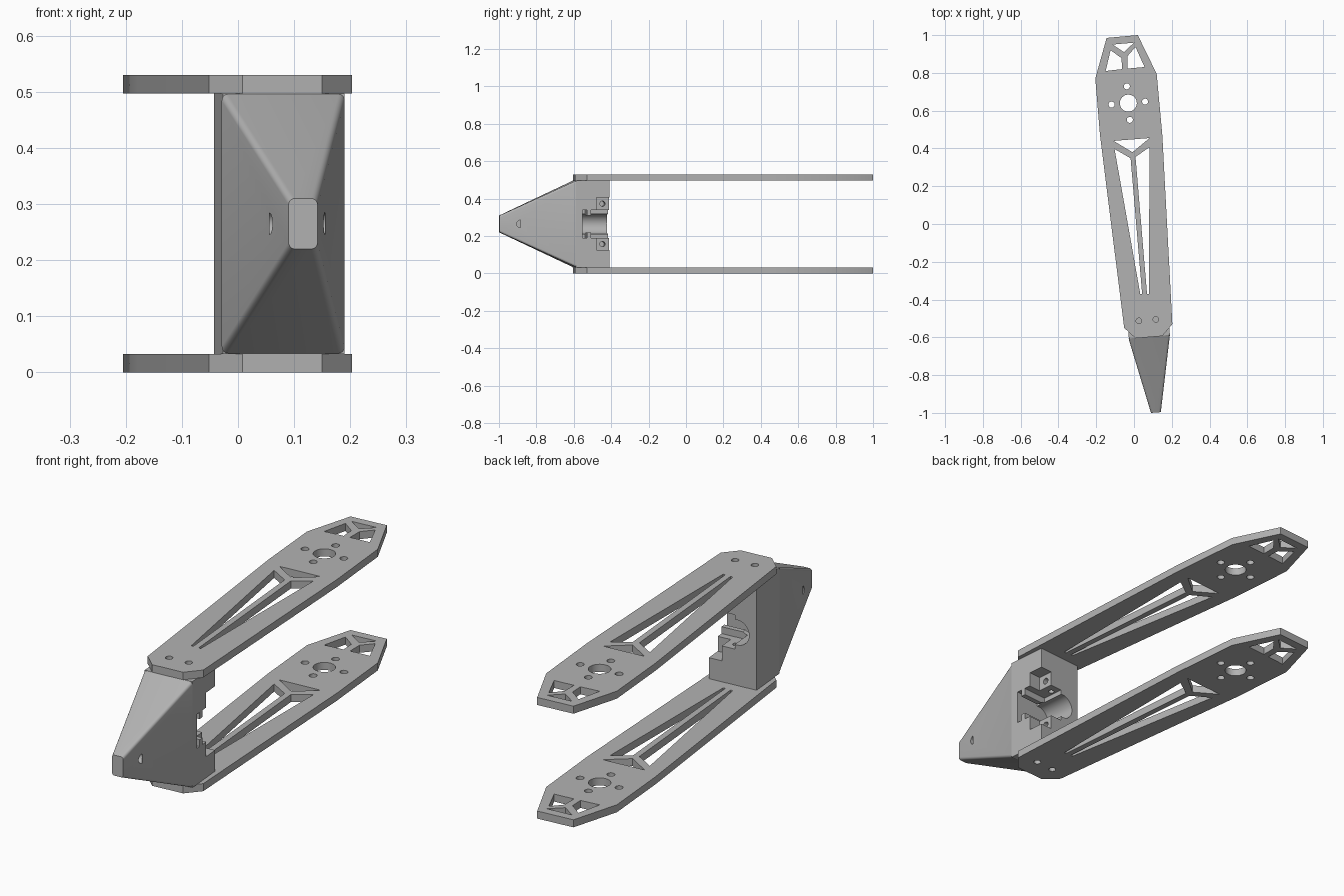
import bpy, bmesh, math
from mathutils import Matrix, Vector

old = bpy.data.objects.get("Cube")
if old:
    bpy.data.objects.remove(old, do_unlink=True)

GREY = (0.45, 0.45, 0.45, 1)
grey = bpy.data.materials.new("plain grey")
grey.use_nodes = True
grey.diffuse_color = GREY
grey.node_tree.nodes["Principled BSDF"].inputs["Base Color"].default_value = GREY

# Mount frame: slightly turned about z, origin at the middle of its front face
MOUNT = Matrix.Translation((0.0815, -0.5965, 0)) @ Matrix.Rotation(math.radians(5), 4, "Z")
MID = 0.265


def add_object(name, mesh):
    ob = bpy.data.objects.new(name, mesh)
    bpy.context.collection.objects.link(ob)
    mesh.materials.clear()
    mesh.materials.append(grey)
    return ob


def from_bmesh(name, bm, matrix=Matrix()):
    bmesh.ops.recalc_face_normals(bm, faces=bm.faces)
    mesh = bpy.data.meshes.new(name)
    bm.to_mesh(mesh)
    bm.free()
    mesh.transform(matrix)
    return add_object(name, mesh)


def box(name, lo, hi):
    lo, hi = Vector(lo), Vector(hi)
    bm = bmesh.new()
    bmesh.ops.create_cube(bm, size=1)
    for v in bm.verts:
        v.co = [(a + b) / 2 + c * (b - a) for a, b, c in zip(lo, hi, v.co)]
    return from_bmesh(name, bm, MOUNT)


def rod(name, centre, radius, length, axis, matrix=MOUNT):
    bm = bmesh.new()
    bmesh.ops.create_cone(bm, cap_ends=True, segments=32, radius1=radius,
                          radius2=radius, depth=length)
    turn = Vector((0, 0, 1)).rotation_difference(Vector(axis)).to_matrix().to_4x4()
    return from_bmesh(name, bm, matrix @ Matrix.Translation(centre) @ turn)


def evaluated(ob):
    return bpy.data.meshes.new_from_object(
        ob.evaluated_get(bpy.context.evaluated_depsgraph_get()))


def cut(ob, cutters):
    for c in cutters:
        m = ob.modifiers.new("cut", "BOOLEAN")
        m.operation, m.solver, m.object = "DIFFERENCE", "EXACT", c
    mesh = evaluated(ob)
    ob.modifiers.clear()
    ob.data = mesh
    for c in cutters:
        bpy.data.objects.remove(c, do_unlink=True)


def smooth(ob):
    bpy.ops.object.select_all(action="DESELECT")
    ob.select_set(True)
    bpy.context.view_layer.objects.active = ob
    bpy.ops.object.shade_smooth_by_angle(angle=math.radians(30))


def circle(x, y, r, n=32):
    return [(x + r * math.cos(i * math.tau / n), y + r * math.sin(i * math.tau / n))
            for i in range(n)]


# Arm plates: outline with truss openings and screw holes
outline = [(-.145, .985), (.02, 1), (.12, .795), (.15, .47), (.203, -.53), (.15, -.593),
           (.008, -.605), (-.052, -.55), (-.18, .47), (-.205, .77)]
openings = [
    [(-.108, .44), (.082, .455), (-.008, .38)],
    [(-.103, .397), (-.018, .348), (.043, -.37), (.033, -.37)],
    [(.082, .407), (.008, .355), (.069, -.37), (.079, -.37)],
    [(-.114, .95), (0, .96), (-.053, .91)],
    [(-.124, .92), (-.066, .878), (-.063, .82), (-.15, .81)],
    [(.008, .937), (-.034, .889), (-.034, .823), (.056, .831)],
]
holes = [circle(-.03, .64, .045), circle(.026, -.513, .015), circle(.116, -.505, .015)]
for i in range(4):
    a = math.radians(5 + 90 * i)
    holes.append(circle(-.03 + .089 * math.cos(a), .64 + .089 * math.sin(a), .016))

for name, z in (("lower_arm_plate", .0165), ("upper_arm_plate", .5135)):
    curve = bpy.data.curves.new(name, "CURVE")
    curve.dimensions, curve.fill_mode, curve.extrude = "2D", "BOTH", .0165
    for loop in [outline] + openings + holes:
        s = curve.splines.new("POLY")
        s.points.add(len(loop) - 1)
        for p, (x, y) in zip(s.points, loop):
            p.co = (x, y, 0, 1)
        s.use_cyclic_u = True
    temp = bpy.data.objects.new("plate_outline", curve)
    bpy.context.collection.objects.link(temp)
    bpy.context.view_layer.update()
    mesh = evaluated(temp)
    bpy.data.objects.remove(temp, do_unlink=True)
    mesh.transform(Matrix.Translation((0, 0, z)))
    smooth(add_object(name, mesh))

# Mount block with a stepped pocket, opening to the back and to +x
block = box("mount_block", (-.109, 0, .033), (.109, .18, .497))
cutters = [
    rod("bore", (-.02, .135, MID), .055, .2, (0, 1, 0)),
    box("slot", (-.02, .035, MID - .045), (.2, .3, MID + .045)),
    box("front_slot", (-.01, .035, MID - .075), (.2, .058, MID + .075)),
    box("back_slot", (-.01, .08, MID - .075), (.2, .3, MID + .075)),
    box("corner_step", (.05, .11, MID - .14), (.2, .3, MID + .14)),
    rod("tab_hole", (.01, .14, MID), .012, .24, (0, 0, 1)),
]
for side in (-1, 1):
    cutters.append(rod("screw_hole", (.05, .146, MID + side * .108), .014, .12, (1, 0, 0)))
cut(block, cutters)
smooth(block)

# Nose: tapered block with rounded long edges
bm = bmesh.new()
rings = []
for left, right, half in (((-.029, -.606), (.19, -.587), .231),
                          ((.09, -1), (.142, -.996), .045)):
    rings.append([bm.verts.new((x, y, MID + s * half))
                  for (x, y), s in ((left, -1), (right, -1), (right, 1), (left, 1))])
base, tip = rings
bm.faces.new(base)
bm.faces.new(tip)
long_edges = []
for i in range(4):
    j = (i + 1) % 4
    bm.faces.new((base[i], base[j], tip[j], tip[i]))
for a, b in zip(base, tip):
    long_edges.append(bm.edges.get((a, b)))
bmesh.ops.recalc_face_normals(bm, faces=bm.faces)
bmesh.ops.bevel(bm, geom=long_edges, offset=.011, segments=5, profile=.5, affect="EDGES")
nose = from_bmesh("nose", bm)
cut(nose, [rod("side_hole", (x, -.885, MID), .02, .03, (1, 0, 0), Matrix())
           for x in (.071, .14)])
smooth(nose)
